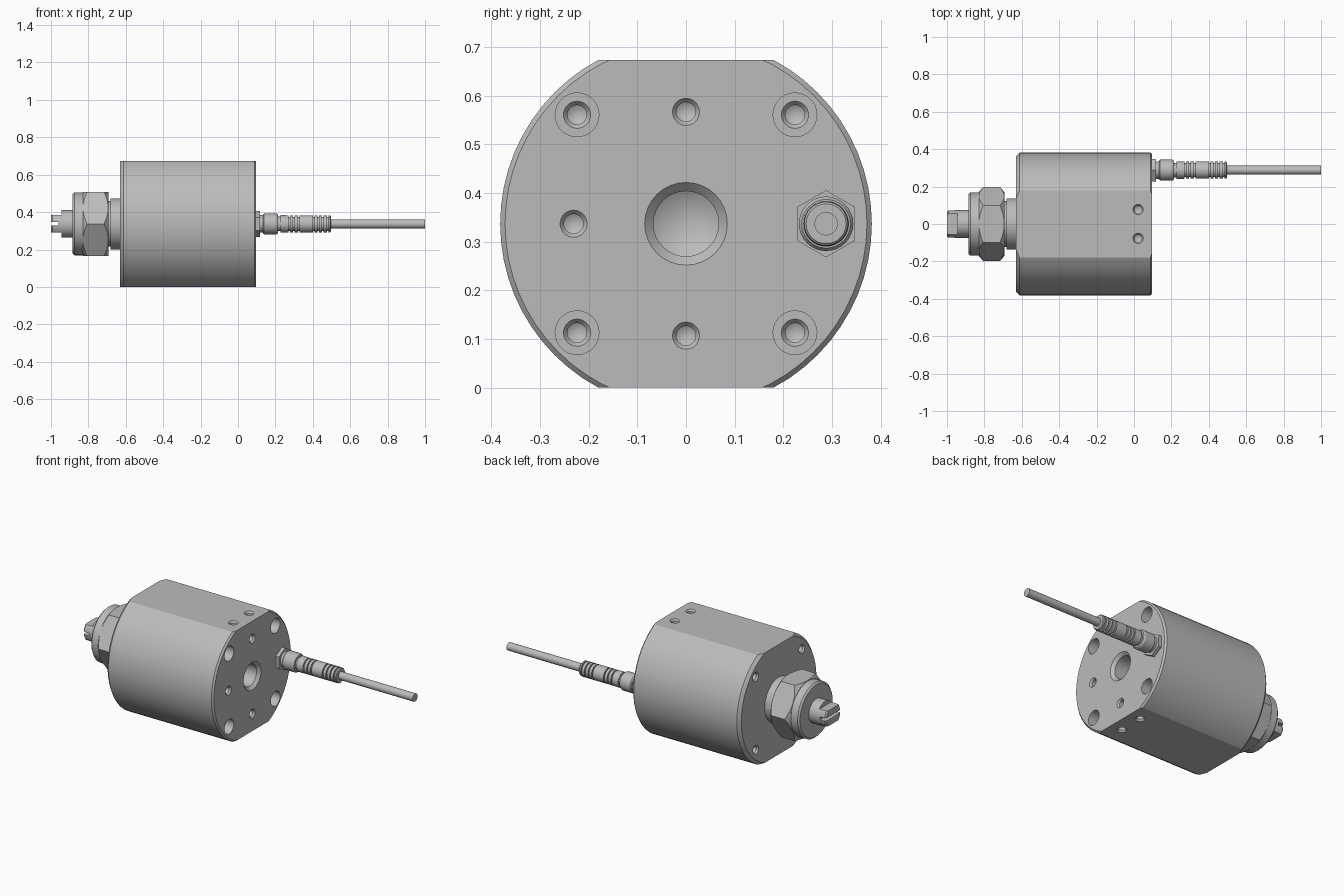
import bpy
import bmesh
from math import cos, sin, pi, radians
from mathutils import Matrix, Vector

cube = bpy.data.objects.get("Cube")
if cube:
    bpy.data.objects.remove(cube, do_unlink=True)

# one metal colour
metal = bpy.data.materials.new("grey metal")
metal.use_nodes = True
grey = (0.5, 0.5, 0.5, 1)
metal.diffuse_color = grey
metal.node_tree.nodes["Principled BSDF"].inputs["Base Color"].default_value = grey

MID = 0.337          # height of the main axis
LEFT, RIGHT = -0.63, 0.097
PLUG_Y = 0.288


def lathe(bm, profile, origin, axis=(1, 0, 0), segs=32, turn=0.0):
    """Closed solid of (distance, radius) points turned around an axis."""
    rot = Vector((0, 0, 1)).rotation_difference(Vector(axis)).to_matrix()
    rings = []
    for d, r in profile:
        count = 1 if r == 0 else segs
        ring = []
        for i in range(count):
            a = turn + 2 * pi * i / segs
            p = rot @ Vector((r * cos(a), r * sin(a), d)) + Vector(origin)
            ring.append(bm.verts.new(p))
        rings.append(ring)
    faces = []
    for a, b in zip(rings, rings[1:]):
        for i in range(segs):
            j = (i + 1) % segs
            quad = [a[i % len(a)], a[j % len(a)], b[j % len(b)], b[i % len(b)]]
            faces.append(bm.faces.new(list(dict.fromkeys(quad))))
    for ring in (rings[0], rings[-1]):
        if len(ring) > 1:
            faces.append(bm.faces.new(ring))
    bmesh.ops.recalc_face_normals(bm, faces=faces)


def make(name, bm):
    mesh = bpy.data.meshes.new(name)
    bm.to_mesh(mesh)
    bm.free()
    mesh.materials.append(metal)
    ob = bpy.data.objects.new(name, mesh)
    bpy.context.collection.objects.link(ob)
    return ob


def select(ob):
    bpy.ops.object.select_all(action='DESELECT')
    ob.select_set(True)
    bpy.context.view_layer.objects.active = ob


def combine(ob, tool, operation):
    select(ob)
    mod = ob.modifiers.new("cut", 'BOOLEAN')
    mod.operation, mod.solver, mod.object = operation, 'EXACT', tool
    bpy.ops.object.modifier_apply(modifier=mod.name)
    bpy.data.objects.remove(tool, do_unlink=True)


def finish(ob):
    select(ob)
    bpy.ops.object.shade_smooth_by_angle(angle=radians(25))


def turned(name, profile, y=0.0, **options):
    bm = bmesh.new()
    lathe(bm, profile, (0, y, MID), **options)
    return make(name, bm)


def box(name, centre, size):
    bm = bmesh.new()
    bmesh.ops.create_cube(bm, size=1, matrix=Matrix.LocRotScale(centre, None, size))
    return make(name, bm)


# main body: chamfered cylinder with flat top and bottom
body = turned("body", [(LEFT, 0.364), (LEFT + 0.018, 0.382),
                       (RIGHT - 0.01, 0.382), (RIGHT, 0.372)], segs=64)
combine(body, box("flats_cutter", Vector((-0.25, 0, MID)), Vector((2, 2, 2 * MID))), 'INTERSECT')

# drilled holes, each with a countersunk mouth and a conical bottom
drills = bmesh.new()


def drill(origin, axis, depth=0.09):
    lathe(drills, [(-0.02, 0.028), (0, 0.028), (0.01, 0.02),
                   (depth, 0.02), (depth + 0.012, 0)], origin, axis, 20)


for sy in (-1, 1):
    for sz in (-1, 1):
        y, z = sy * 0.224, MID + sz * 0.224
        lathe(drills, [(-0.02, 0.045), (0.12, 0.045), (0.12, 0.028), (0.13, 0.02),
                       (0.2, 0.02), (0.212, 0)], (RIGHT, y, z), (-1, 0, 0), 28)
        drill((LEFT, y, z), (1, 0, 0))
    drill((RIGHT, 0, MID + sy * 0.23), (-1, 0, 0))
    for sz in (-1, 1):
        drill((0.022, sy * 0.077, MID + sz * MID), (0, 0, -sz), 0.06)
drill((RIGHT, -0.231, MID), (-1, 0, 0))
lathe(drills, [(-0.02, 0.085), (0, 0.085), (0.018, 0.067), (0.2, 0.067), (0.24, 0)],
      (RIGHT, 0, MID), (-1, 0, 0), 32)
combine(body, make("hole_cutter", drills), 'DIFFERENCE')
finish(body)

# collar behind the nut
finish(turned("collar", [(-0.72, 0.122), (-0.683, 0.122), (-0.683, 0.137), (LEFT, 0.137)], segs=48))

# large hexagon nut with rounded-off corners
nut = turned("hex_nut", [(-0.83, 0.198), (-0.693, 0.198)], segs=6, turn=pi / 2)
nut_shape = turned("nut_cutter", [(-0.835, 0.164), (-0.805, 0.2), (-0.718, 0.2), (-0.688, 0.164)], segs=48)
combine(nut, nut_shape, 'INTERSECT')
finish(nut)

# round cap in front of the nut
finish(turned("nut_cap", [(-0.885, 0.158), (-0.875, 0.168), (-0.82, 0.168)], segs=48))

# drive shaft with two flats and a slot across its end
shaft = turned("drive_shaft", [(-1, 0.066), (-0.992, 0.074), (-0.87, 0.074)])
for side in (-1, 1):
    cut = box("flat_cutter", Vector((-0.98, 0, MID + side * 0.097)), Vector((0.07, 0.3, 0.1)))
    combine(shaft, cut, 'DIFFERENCE')
combine(shaft, box("slot_cutter", Vector((-1, 0, MID)), Vector((0.08, 0.3, 0.018))), 'DIFFERENCE')
finish(shaft)

# cable connector: hexagon, coupling and ribbed grip
finish(turned("connector_hex", [(RIGHT - 0.005, 0.069), (0.118, 0.069)], y=PLUG_Y,
              segs=6))
finish(turned("connector_coupling", [
    (0.11, 0.047), (0.134, 0.047), (0.134, 0.05), (0.14, 0.056), (0.205, 0.056),
    (0.214, 0.05), (0.214, 0.039), (0.23, 0.039)], y=PLUG_Y))

grip = [(0.226, 0.038), (0.226, 0.047)]
for x in (0.27, 0.295, 0.32, 0.4, 0.425, 0.45, 0.475):
    grip += [(x, 0.046), (x, 0.037), (x + 0.008, 0.037), (x + 0.008, 0.046)]
grip += [(0.492, 0.045), (0.496, 0.041)]
finish(turned("cable_grip", grip, y=PLUG_Y))

# straight cable
finish(turned("cable", [(0.48, 0.024), (1, 0.024)], y=PLUG_Y, segs=24))
